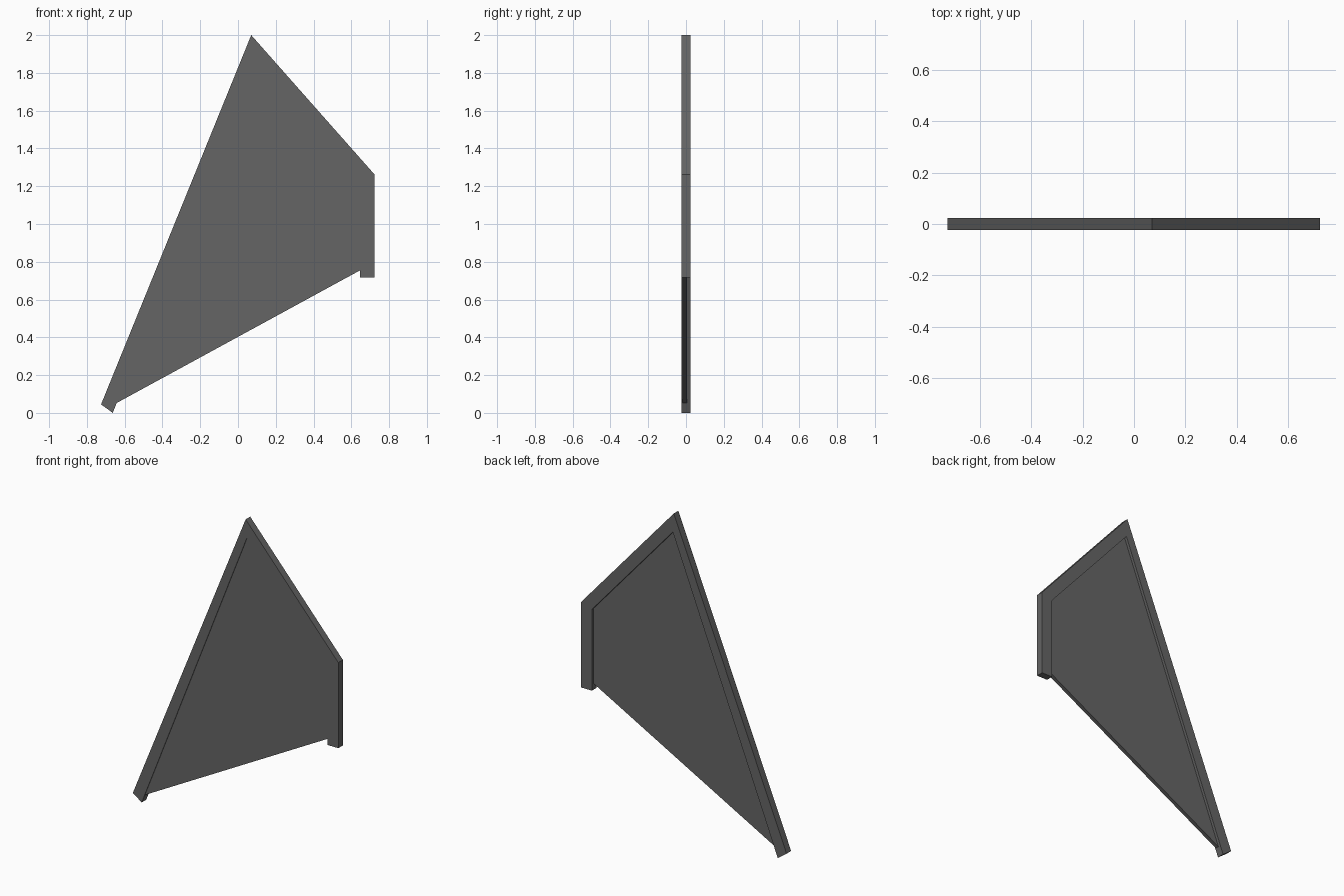
import bpy
import bmesh

cube = bpy.data.objects.get("Cube")
if cube:
    bpy.data.objects.remove(cube, do_unlink=True)

grey = bpy.data.materials.new("dark grey")
grey.use_nodes = True
colour = (0.13, 0.13, 0.13, 1)
grey.diffuse_color = colour
grey.node_tree.nodes["Principled BSDF"].inputs["Base Color"].default_value = colour


def slab(name, outline, front, back):
    """Extrude an (x, z) outline from y = front to y = back."""
    bm = bmesh.new()
    face = bm.faces.new([bm.verts.new((x, front, z)) for x, z in outline])
    new = bmesh.ops.extrude_face_region(bm, geom=[face])["geom"]
    moved = [v for v in new if isinstance(v, bmesh.types.BMVert)]
    bmesh.ops.translate(bm, verts=moved, vec=(0, back - front, 0))
    bmesh.ops.recalc_face_normals(bm, faces=bm.faces)
    mesh = bpy.data.meshes.new(name)
    bm.to_mesh(mesh)
    bm.free()
    mesh.materials.append(grey)
    obj = bpy.data.objects.new(name, mesh)
    bpy.context.collection.objects.link(obj)
    return obj


# Bent border along the long edge, the upper slope and the short upright edge
outer = [(-0.725, 0.045), (0.07, 2.0), (0.723, 1.262), (0.723, 0.717)]
inner = [(0.647, 0.717), (0.647, 1.235), (0.077, 1.88), (-0.663, 0.0)]
slab("border_frame", outer + inner, -0.023, 0.023)

# Thin panel filling the border, set closer to the front
panel = [(-0.643, 0.052), inner[2], inner[1], (0.647, 0.755)]
slab("infill_panel", panel, -0.019, 0.005)
